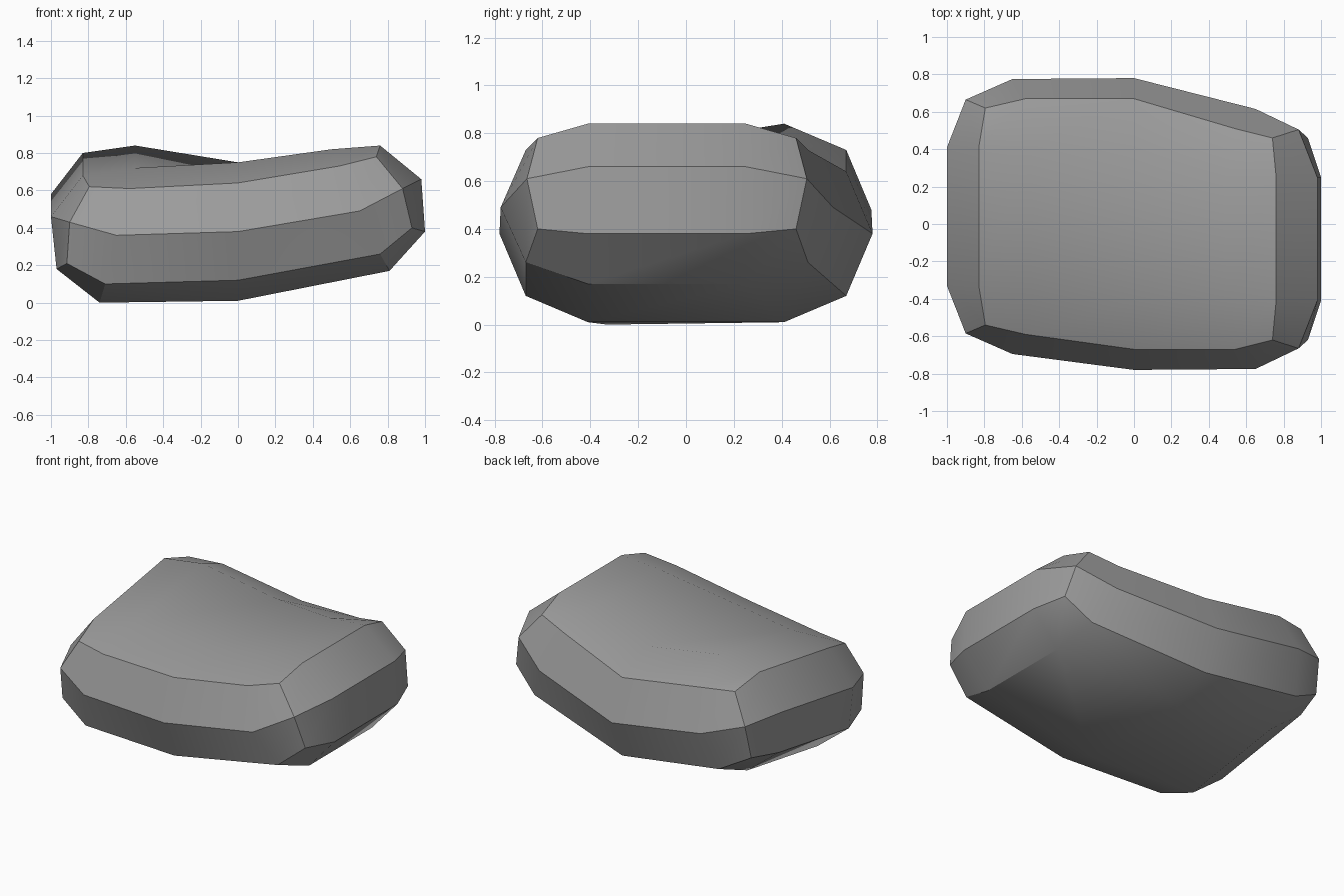
import bpy
import bmesh

default_cube = bpy.data.objects.get("Cube")
if default_cube:
    bpy.data.objects.remove(default_cube, do_unlink=True)

# Plain stone colour
stone = bpy.data.materials.new("stone grey")
stone.use_nodes = True
grey = (0.33, 0.33, 0.33, 1)
stone.diffuse_color = grey
stone.node_tree.nodes["Principled BSDF"].inputs["Base Color"].default_value = grey

# Lengthwise stations of the slab; each end sways sideways and the left end twists
STATIONS = ["left end", "left inner", "centre", "right inner", "right end"]
ROWS = ["front edge", "front inner", "back inner", "back edge"]
LEVELS = ["bottom", "middle", "top"]
SWAY = {"left": 0.04, "right": -0.08, "centre": 0}
WIDEN = {"left": 0.04, "right": 0, "centre": 0}
TWIST = {"left": 0.06, "right": 0, "centre": 0}

# Half depth of the edge rows at each level, for (centre, inner, end) stations
EDGE_DEPTH = {
    "bottom": {"centre": 0.67, "inner": 0.59, "end": 0.54},
    "middle": {"centre": 0.78, "inner": 0.695, "end": 0.585},
    "top": {"centre": 0.67, "inner": 0.59, "end": 0.54},
}
INNER_DEPTH = {"centre": 0.41, "inner": 0.33, "end": 0.33}

# Length and height of the inner rows, then of the edge rows
INNER_LINE = {
    "bottom": [(-0.74, 0.06), (0, 0.01), (0.81, 0.17)],
    "top": [(-0.55, 0.78), (0, 0.75), (0.50, 0.82)],
}
INNER_ENDS = {
    "bottom": [(-0.97, 0.24), (1.0, 0.38)],
    "middle": [(-1.0, 0.52), (0.98, 0.66)],
    "top": [(-0.83, 0.74), (0.76, 0.84)],
}
EDGE_LINE = {
    "bottom": [(-0.915, 0.27), (-0.71, 0.16), (0, 0.12), (0.76, 0.26), (0.93, 0.40)],
    "middle": [(-0.90, 0.49), (-0.65, 0.42), (0, 0.38), (0.65, 0.49), (0.88, 0.61)],
    "top": [(-0.795, 0.68), (-0.58, 0.67), (0, 0.64), (0.54, 0.73), (0.74, 0.78)],
}


def corner_point(level, station, row):
    """Position of one control point of the slab."""
    half, part = station.split()[0], station.split()[-1]
    side = -1 if row.startswith("front") else 1
    if row.endswith("edge"):
        x, z = EDGE_LINE[level][STATIONS.index(station)]
        depth = EDGE_DEPTH[level][part]
    else:
        depth = INNER_DEPTH[part]
        if part == "end":
            x, z = INNER_ENDS[level][half == "right"]
        else:
            x, z = INNER_LINE[level][STATIONS.index(station) - 1]
    y = side * (depth + WIDEN[half]) + SWAY[half]
    return x, y, z + side * TWIST[half]


bm = bmesh.new()
verts = {}


def vert(level, i, j):
    key = (level, i, j)
    if key not in verts:
        verts[key] = bm.verts.new(corner_point(LEVELS[level], STATIONS[i], ROWS[j]))
    return verts[key]


# Top and bottom panels
last_i, last_j = len(STATIONS) - 1, len(ROWS) - 1
for level in (0, 2):
    for i in range(last_i):
        for j in range(last_j):
            bm.faces.new([vert(level, i, j), vert(level, i + 1, j),
                          vert(level, i + 1, j + 1), vert(level, i, j + 1)])

# Two bands of facets around the rim
rim = [(i, 0) for i in range(last_i)]
rim += [(last_i, j) for j in range(last_j)]
rim += [(i, last_j) for i in range(last_i, 0, -1)]
rim += [(0, j) for j in range(last_j, 0, -1)]
for level in (0, 1):
    for a, b in zip(rim, rim[1:] + rim[:1]):
        bm.faces.new([vert(level, *a), vert(level, *b),
                      vert(level + 1, *b), vert(level + 1, *a)])

bmesh.ops.recalc_face_normals(bm, faces=bm.faces[:])
mesh = bpy.data.meshes.new("stone_slab")
bm.to_mesh(mesh)
bm.free()
mesh.materials.append(stone)
slab = bpy.data.objects.new("stone_slab", mesh)
bpy.context.collection.objects.link(slab)

# Soft shading with crisp rim edges
bpy.ops.object.select_all(action="DESELECT")
slab.select_set(True)
bpy.context.view_layer.objects.active = slab
bpy.ops.object.shade_smooth_by_angle(angle=0.5236)
